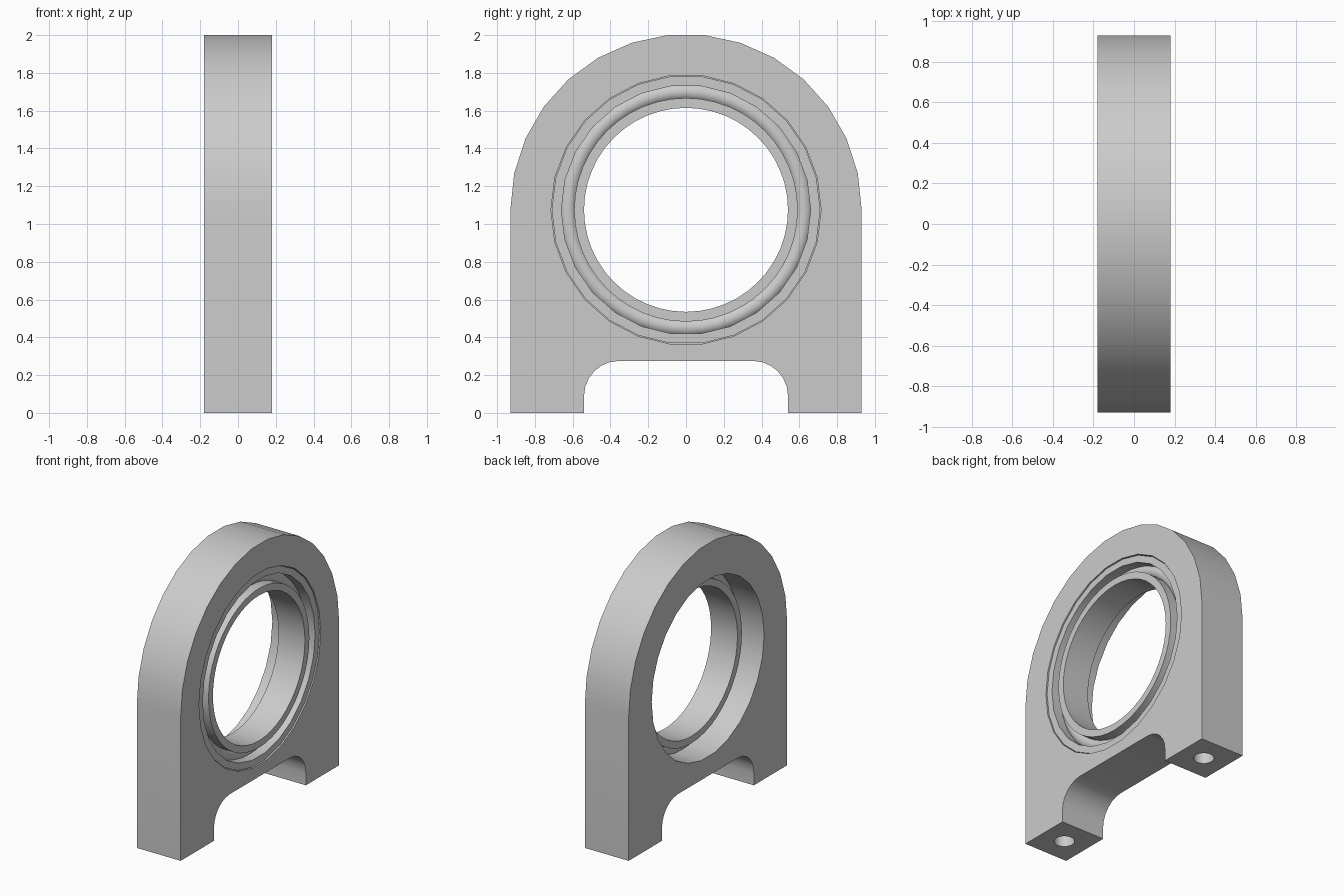
import bpy
import bmesh
from math import sin, cos, pi, radians

cube = bpy.data.objects.get("Cube")
if cube:
    bpy.data.objects.remove(cube, do_unlink=True)

HALF = 0.18          # half thickness of the block
R = 0.93             # outer arch radius
CZ = 1.075           # height of the bore axis
SHOULDER = -0.045    # where the bearing seat ends
FACE = 0.172         # outer face of the bearing

grey = bpy.data.materials.new("light_grey")
grey.use_nodes = True
grey.diffuse_color = (0.6, 0.6, 0.6, 1)
grey.node_tree.nodes["Principled BSDF"].inputs["Base Color"].default_value = (0.6, 0.6, 0.6, 1)


def make_object(name, bm):
    bmesh.ops.recalc_face_normals(bm, faces=bm.faces)
    mesh = bpy.data.meshes.new(name)
    bm.to_mesh(mesh)
    bm.free()
    mesh.materials.append(grey)
    obj = bpy.data.objects.new(name, mesh)
    bpy.context.collection.objects.link(obj)
    return obj


def arc(cy, cz, r, start, end, steps):
    angles = [radians(start + (end - start) * i / steps) for i in range(steps + 1)]
    return [(cy + r * cos(a), cz + r * sin(a)) for a in angles]


def prism(name, outline, x0, x1):
    """Extrude a (y, z) outline along x."""
    bm = bmesh.new()
    face = bm.faces.new([bm.verts.new((x0, y, z)) for y, z in outline])
    new = bmesh.ops.extrude_face_region(bm, geom=[face])["geom"]
    verts = [v for v in new if isinstance(v, bmesh.types.BMVert)]
    bmesh.ops.translate(bm, verts=verts, vec=(x1 - x0, 0, 0))
    return make_object(name, bm)


def lathe(name, profile, segments):
    """Turn a closed (x, radius) profile around the bore axis."""
    bm = bmesh.new()
    rings = []
    for i in range(segments):
        a = 2 * pi * i / segments
        rings.append([bm.verts.new((x, r * cos(a), CZ + r * sin(a))) for x, r in profile])
    n = len(profile)
    for i in range(segments):
        a, b = rings[i], rings[(i + 1) % segments]
        for j in range(n):
            k = (j + 1) % n
            bm.faces.new((a[j], a[k], b[k], b[j]))
    return make_object(name, bm)


def cut(target, cutter):
    mod = target.modifiers.new("cut", 'BOOLEAN')
    mod.operation = 'DIFFERENCE'
    mod.solver = 'EXACT'
    mod.object = cutter
    cutter.hide_render = True
    bpy.context.view_layer.objects.active = target
    bpy.ops.object.modifier_apply(modifier=mod.name)
    bpy.data.objects.remove(cutter, do_unlink=True)


# Arched block with a rounded slot between the feet
outline = [(R, 0)] + arc(0, CZ, R, 0, 180, 15) + [(-R, 0), (-0.54, 0)]
outline += arc(-0.355, 0.09, 0.185, 180, 90, 6)
outline += arc(0.355, 0.09, 0.185, 90, 0, 6) + [(0.54, 0)]
housing = prism("housing", outline, -HALF, HALF)

# Stepped bore: narrow through hole and wider bearing seat
cut(housing, prism("bore_cutter", arc(0, CZ, 0.66, 0, 360, 26)[:-1], -0.3, 0.3))
cut(housing, prism("seat_cutter", arc(0, CZ, 0.715, 0, 360, 26)[:-1], SHOULDER, 0.3))

# Blind bolt holes under the feet
for side in (-1, 1):
    bm = bmesh.new()
    bmesh.ops.create_cone(bm, cap_ends=True, segments=24, radius1=0.07, radius2=0.07, depth=0.8)
    bmesh.ops.translate(bm, verts=bm.verts, vec=(0, side * 0.735, 0))
    cut(housing, make_object("bolt_hole_cutter", bm))


# Bearing: two races with a rounded rolling ring between them
def race(name, inner, outer, segments):
    return lathe(name, [(SHOULDER, inner), (FACE, inner), (FACE, outer), (SHOULDER, outer)], segments)


outer_race = race("outer_race", 0.66, 0.711, 26)
inner_race = race("inner_race", 0.54, 0.592, 48)
middle = (SHOULDER + FACE) / 2
rolling_ring = lathe("rolling_ring", arc(middle, 0.625, 0.048, 0, 360, 20)[:-1], 48)

for obj in (housing, outer_race, inner_race, rolling_ring):
    obj.data.shade_smooth()
    obj.data.set_sharp_from_angle(angle=radians(30))
